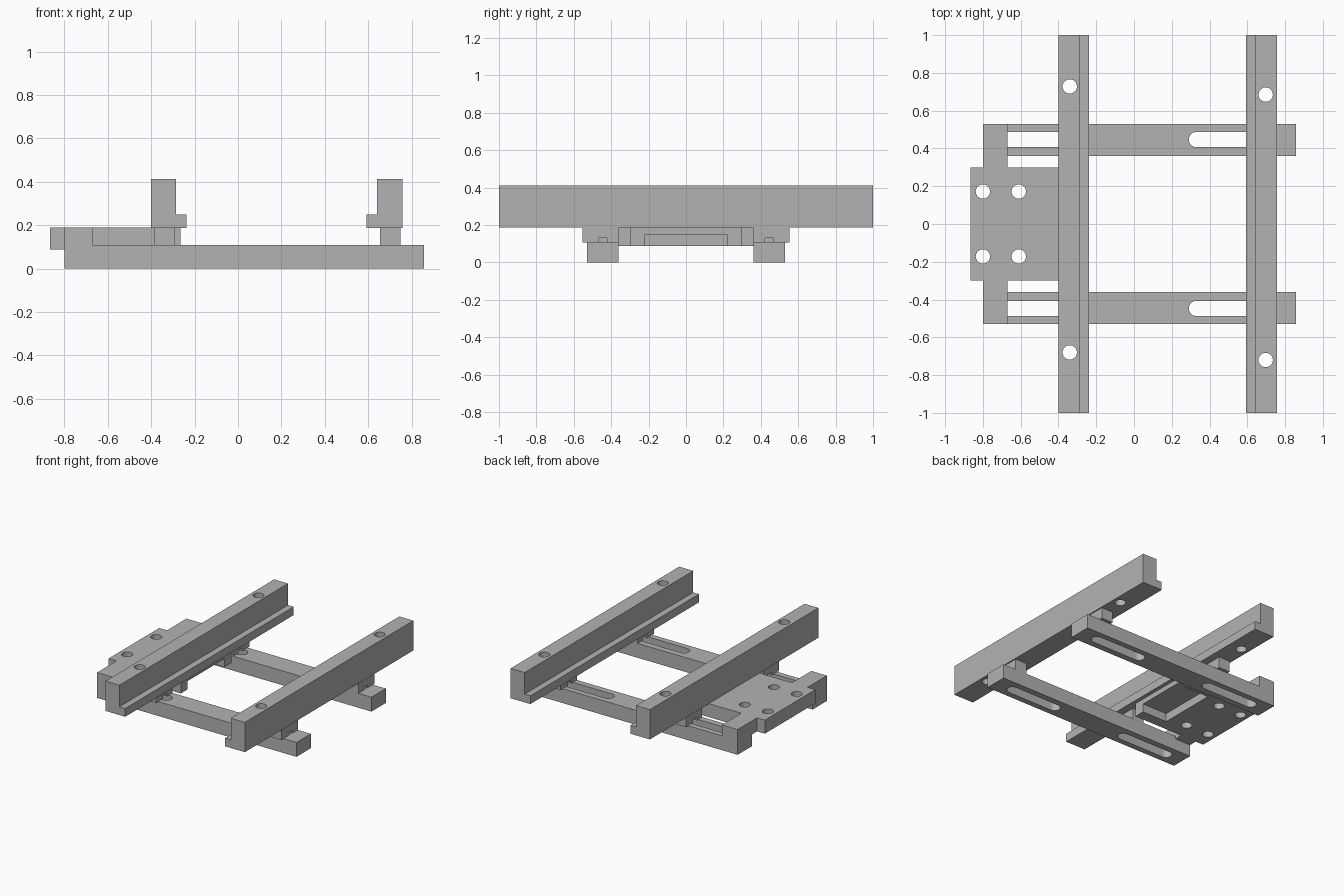
import bpy, bmesh, math
from mathutils import Vector

cube = bpy.data.objects.get("Cube")
if cube:
    bpy.data.objects.remove(cube, do_unlink=True)

grey = bpy.data.materials.new("plain grey")
grey.use_nodes = True
colour = (0.45, 0.45, 0.45, 1)
grey.diffuse_color = colour
grey.node_tree.nodes["Principled BSDF"].inputs["Base Color"].default_value = colour


def prism(name, outline, axis, lo, hi):
    """Extrude a flat outline along 'y' (x, z points) or 'z' (x, y points)."""
    place = (lambda p: (p[0], lo, p[1])) if axis == "y" else (lambda p: (p[0], p[1], lo))
    shift = Vector((0, hi - lo, 0)) if axis == "y" else Vector((0, 0, hi - lo))
    bm = bmesh.new()
    face = bm.faces.new([bm.verts.new(place(p)) for p in outline])
    out = bmesh.ops.extrude_face_region(bm, geom=[face])
    verts = [g for g in out["geom"] if isinstance(g, bmesh.types.BMVert)]
    bmesh.ops.translate(bm, verts=verts, vec=shift)
    bmesh.ops.recalc_face_normals(bm, faces=bm.faces)
    mesh = bpy.data.meshes.new(name)
    bm.to_mesh(mesh)
    bm.free()
    mesh.materials.append(grey)
    obj = bpy.data.objects.new(name, mesh)
    bpy.context.collection.objects.link(obj)
    return obj


def box(name, x0, x1, y0, y1, z0, z1):
    return prism(name, [(x0, y0), (x1, y0), (x1, y1), (x0, y1)], "z", z0, z1)


def slot(x0, x1, y, r, z0, z1, steps=16):
    """Round-ended cutter; equal end centres give a plain round hole."""
    pts = []
    for cx, start in ((x1, -math.pi / 2), (x0, math.pi / 2)):
        last = steps + 1 if x1 > x0 else steps
        for i in range(last):
            a = start + math.pi * i / steps
            pts.append((cx + r * math.cos(a), y + r * math.sin(a)))
    return prism("cutter", pts, "z", z0, z1)


def combine(obj, others, operation="DIFFERENCE"):
    """Apply booleans, then discard the helper objects."""
    for other in others:
        mod = obj.modifiers.new("cut", "BOOLEAN")
        mod.operation = operation
        mod.solver = "EXACT"
        mod.object = other
    deps = bpy.context.evaluated_depsgraph_get()
    mesh = bpy.data.meshes.new_from_object(obj.evaluated_get(deps))
    obj.modifiers.clear()
    obj.data = mesh
    mesh.materials.clear()
    mesh.materials.append(grey)
    for other in others:
        bpy.data.objects.remove(other, do_unlink=True)


# Base frame: plate with side arms, joined to two slotted beams
half_outline = [(-0.265, 0.30), (-0.67, 0.30), (-0.67, 0.36),
                (-0.80, 0.36), (-0.80, 0.30), (-0.865, 0.30)]
outline = half_outline + [(x, -y) for x, y in reversed(half_outline)]
frame = prism("base_frame", outline, "z", 0.088, 0.19)
beam_profile = [(-0.80, 0), (0.857, 0), (0.857, 0.108), (-0.67, 0.108),
                (-0.67, 0.19), (-0.80, 0.19)]
beams = [prism("beam", beam_profile, "y", min(a, b), max(a, b))
         for a, b in ((0.36, 0.53), (-0.36, -0.53))]
combine(frame, beams, "UNION")

# Beam slots, plate holes and the pocket under the plate edge
cutters = [box("cutter", -0.47, -0.2, -0.22, 0.22, 0.05, 0.15)]
for side in (-1, 1):
    for x0, x1 in ((0.33, 0.705), (-0.66, -0.28)):
        cutters.append(slot(x0, x1, side * 0.447, 0.04, -0.05, 0.108))
    for x in (-0.80, -0.61):
        cutters.append(slot(x, x, side * 0.172, 0.038, 0.05, 0.25))
combine(frame, cutters)

# Two stepped rails with bolt holes, each on a pair of notched spacers
for label, x_out, x_mid, x_in, x_hole, holes in (
        ("right", -0.40, -0.285, -0.237, -0.34, (0.728, -0.68)),
        ("left", 0.757, 0.64, 0.593, 0.697, (0.685, -0.72))):
    profile = [(x_out, 0.188), (x_in, 0.188), (x_in, 0.25),
               (x_mid, 0.25), (x_mid, 0.412), (x_out, 0.412)]
    rail = prism(label + "_rail", profile, "y", -1, 1)
    combine(rail, [slot(x_hole, x_hole, y, 0.038, 0.1, 0.5) for y in holes])

    x0, x1 = sorted((x_out, x_mid))
    for end, side in (("front", -1), ("back", 1)):
        y0, y1 = sorted((side * 0.36, side * 0.553))
        spacer = box(f"{label}_{end}_spacer", x0 + 0.014, x1 - 0.008, y0, y1, 0.106, 0.188)
        yc = side * 0.446
        combine(spacer, [box("cutter", x0 - 0.1, x1 + 0.1, yc - 0.023, yc + 0.023, 0.05, 0.13)])

# Smooth the round walls, keep the edges sharp
bpy.ops.object.select_all(action="DESELECT")
for obj in bpy.context.collection.objects:
    if obj.type == "MESH" and obj.data.materials and obj.data.materials[0] == grey:
        obj.select_set(True)
        bpy.context.view_layer.objects.active = obj
bpy.ops.object.shade_smooth_by_angle(angle=math.radians(30))
